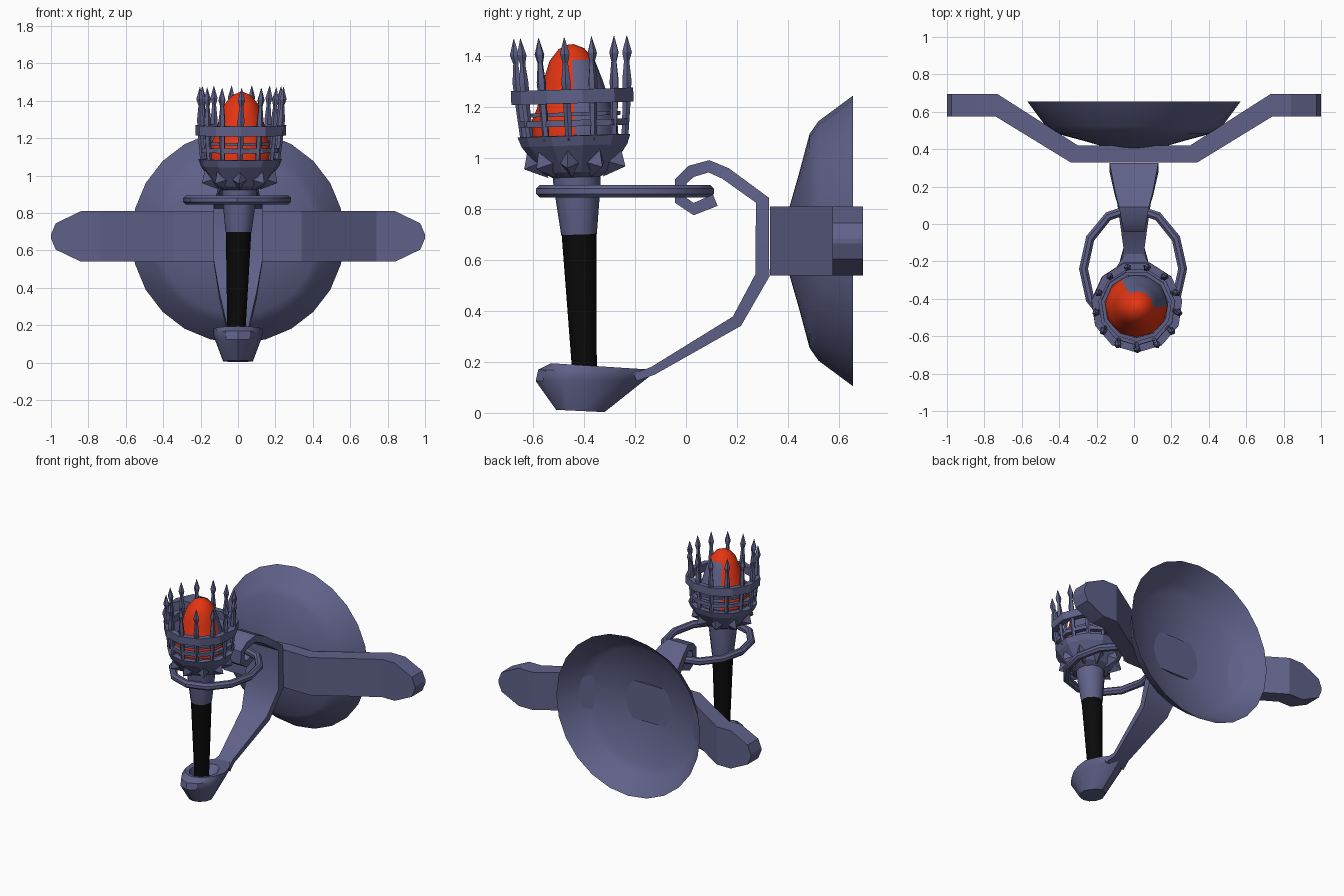
import bpy, bmesh, math
from math import sin, cos, pi
from mathutils import Vector

cube = bpy.data.objects.get("Cube")
if cube:
    bpy.data.objects.remove(cube, do_unlink=True)


def material(name, rgb):
    m = bpy.data.materials.new(name)
    m.use_nodes = True
    m.diffuse_color = (*rgb, 1)
    m.node_tree.nodes["Principled BSDF"].inputs["Base Color"].default_value = (*rgb, 1)
    return m


STEEL = material("blue grey metal", (0.115, 0.12, 0.25))
BLACK = material("black grip", (0.003, 0.003, 0.003))
RED = material("red ember", (0.78, 0.035, 0.006))


def loft(name, rings, mats, cap=True, loop=False, smooth=0, open_shell=False):
    """Skin a row of equally sized closed sections into one object."""
    bm = bmesh.new()
    rows = [[bm.verts.new(p) for p in ring] for ring in rings]
    pairs = list(zip(rows, rows[1:])) + ([(rows[-1], rows[0])] if loop else [])
    for lower, upper in pairs:
        n = len(lower)
        for i in range(n):
            j = (i + 1) % n
            bm.faces.new((lower[i], lower[j], upper[j], upper[i]))
    if cap and not loop:
        bm.faces.new(rows[0][::-1])
        bm.faces.new(rows[-1])
    if not open_shell:
        bmesh.ops.recalc_face_normals(bm, faces=bm.faces)
    mesh = bpy.data.meshes.new(name)
    bm.to_mesh(mesh)
    bm.free()
    for m in mats:
        mesh.materials.append(m)
    if smooth:
        mesh.shade_smooth()
        mesh.set_sharp_from_angle(angle=math.radians(smooth))
    obj = bpy.data.objects.new(name, mesh)
    bpy.context.collection.objects.link(obj)
    return obj


def torch_point(r, z, a):
    """Polar point around the slightly leaning torch axis."""
    t = z - 0.2
    return Vector((-0.008 + 0.022 * t + r * cos(a),
                   -0.4 - 0.04 * t + r * sin(a),
                   z + 0.03 * r * sin(a)))


def angles(n, start=0.0):
    return [start + 2 * pi * i / n for i in range(n)]


def lathe(name, profile, mat, sides=11, **kw):
    return loft(name, [[torch_point(r, z, a) for a in angles(sides, -pi / 2)]
                       for r, z in profile], [mat], **kw)


# Hollow wall dish
dish = [(0.57, 0.655), (0.47, 0.52), (0.42, 0.485), (0.27, 0.445), (0.13, 0.405), (0.01, 0.4)]
loft("wall_dish", [[(r * cos(a), y, 0.675 + r * sin(a)) for a in angles(24)] for r, y in dish],
     [STEEL], cap=False, smooth=30)

# Bent wall bar with rounded ends, mirrored across the middle
half = [(0.34, 0.30, 0.33, 0.42, 0.135), (0.74, 0.73, 0.575, 0.695, 0.135),
        (0.84, 0.84, 0.575, 0.695, 0.135), (0.975, 0.975, 0.575, 0.695, 0.07),
        (1.0, 1.0, 0.575, 0.695, 0.01)]
stations = [(-f, -b, *rest) for f, b, *rest in reversed(half)] + half
loft("wall_bar", [[(xf, yf, 0.675 - h), (xb, yb, 0.675 - h), (xb, yb, 0.675 + h), (xf, yf, 0.675 + h)]
                  for xf, xb, yf, yb, h in stations], [STEEL])

# Curled strap arm: y, z, half width, half thickness
strap = [(0.115, 0.835, 0.05, 0.022), (0.03, 0.80, 0.05, 0.022), (-0.022, 0.835, 0.05, 0.022),
         (-0.02, 0.91, 0.055, 0.022), (0.02, 0.948, 0.065, 0.022), (0.09, 0.968, 0.08, 0.022),
         (0.155, 0.94, 0.1, 0.022), (0.3, 0.835, 0.13, 0.025), (0.3, 0.54, 0.13, 0.025),
         (0.2, 0.36, 0.1, 0.022), (-0.13, 0.165, 0.055, 0.015), (-0.2, 0.14, 0.075, 0.015)]
sections = []
for i, (y, z, w, t) in enumerate(strap):
    p, q = strap[max(i - 1, 0)], strap[min(i + 1, len(strap) - 1)]
    d = Vector((0, q[0] - p[0], q[1] - p[1])).normalized()
    side = Vector((0, -d.z, d.y)) * t * 1.1
    c = Vector((0, y, z))
    wide = Vector((w, 0, 0))
    sections.append([c - wide - side, c + wide - side, c + wide + side, c - wide + side])
loft("curled_arm", sections, [STEEL], smooth=35)

# Scoop shaped socket: front y, back y, half width, height at front and back
socket = [(-0.51, -0.32, 0.08, 0.012, 0.003), (-0.59, -0.16, 0.125, 0.125, 0.13),
          (-0.58, -0.135, 0.133, 0.17, 0.15), (-0.53, -0.14, 0.13, 0.195, 0.17),
          (-0.50, -0.25, 0.09, 0.19, 0.175), (-0.48, -0.31, 0.075, 0.12, 0.12)]
rings = []
for y0, y1, w, z0, z1 in socket:
    ring = []
    for a in angles(12):
        k = (1 + sin(a)) / 2
        ring.append((w * cos(a) * (1 - 0.25 * max(0, sin(a))), y0 + (y1 - y0) * k, z0 + (z1 - z0) * k))
    rings.append(ring)
loft("torch_socket", rings, [STEEL], smooth=35)

# Oval ring through the curl
oval = []
for a in angles(12):
    out = Vector((cos(a), sin(a), 0))
    centre = Vector((-0.005 + 0.265 * cos(a), -0.24 + 0.325 * sin(a), 0.87))
    oval.append([centre + out * 0.026 * cos(b) + Vector((0, 0, 0.026 * sin(b))) for b in angles(8, pi / 8)])
loft("carrier_ring", oval, [STEEL], loop=True, smooth=35)

# Torch shaft and cup
lathe("grip", [(0.049, 0.12), (0.049, 0.18), (0.068, 0.7)], BLACK, sides=12, smooth=35)
lathe("neck", [(0.07, 0.7), (0.093, 0.9), (0.093, 0.95)], STEEL, sides=12, smooth=35)
lathe("cup", [(0.095, 0.925), (0.135, 0.945), (0.19, 1.02), (0.212, 1.05), (0.226, 1.088),
              (0.19, 1.09), (0.17, 1.075)], STEEL)

# Pointed leaves under the cup
for i, a in enumerate(angles(9, -pi / 2)):
    base = [torch_point(r, z, a + s) for r, z, s in
            ((0.11, 0.925, 0), (0.15, 0.985, 0.3), (0.19, 1.03, 0), (0.15, 0.985, -0.3))]
    tip = torch_point(0.205, 0.962, a)
    loft(f"cup_leaf_{i + 1}", [base, [tip + (p - tip) * 0.03 for p in base]], [STEEL])


# Cage bands
def band(name, r0, r1, z0, z1):
    lathe(name, [(r0, z0), (r1, z0), (r1, z1), (r0, z1)], STEEL, loop=True)


band("lower_cage_band", 0.19, 0.22, 1.125, 1.15)
band("middle_cage_band", 0.17, 0.19, 1.165, 1.18)
band("upper_cage_band", 0.205, 0.245, 1.215, 1.27)

# Cage posts with arrow tips: radius, height, half width
post = [(0.2, 1.07, 0.014), (0.212, 1.2, 0.016), (0.218, 1.3, 0.019), (0.22, 1.375, 0.011),
        (0.223, 1.41, 0.02), (0.225, 1.475, 0.001)]
for i, a in enumerate(angles(13, -pi / 2)):
    out, across = Vector((cos(a), sin(a), 0)), Vector((-sin(a), cos(a), 0))
    loft(f"cage_post_{i + 1}", [[torch_point(r, z, a) + (out * cos(b) + across * sin(b)) * w
                                for b in angles(5)] for r, z, w in post], [STEEL])

# Ember core, with a bare metal patch on its rear left flank
ember = lathe("ember", [(0.17, 1.085), (0.168, 1.15), (0.145, 1.2), (0.118, 1.3), (0.088, 1.385),
                        (0.05, 1.43), (0.01, 1.447)], RED, sides=12, smooth=35)
ember.data.materials.append(STEEL)
for face in ember.data.polygons:
    c = face.center
    turn = math.degrees(math.atan2(c.y + 0.445, c.x - 0.015))
    if -3 < turn < 118 and c.z < 1.39:
        face.material_index = 1
